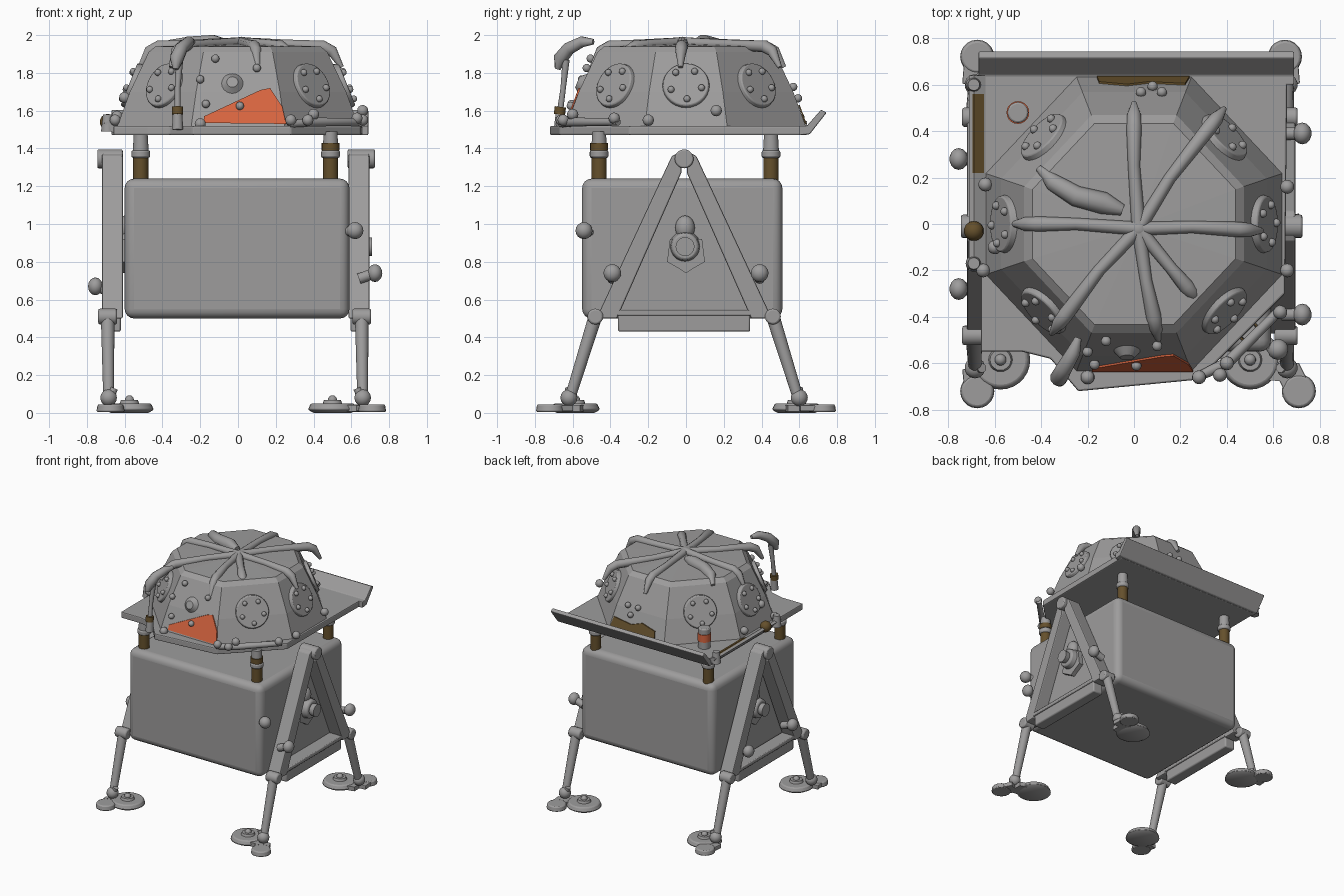
import bpy, bmesh, math
from mathutils import Vector as V, Matrix

if "Cube" in bpy.data.objects:
    bpy.data.objects.remove(bpy.data.objects["Cube"])


def material(name, rgb):
    m = bpy.data.materials.new(name)
    m.diffuse_color = (*rgb, 1)
    m.use_nodes = True
    m.node_tree.nodes["Principled BSDF"].inputs["Base Color"].default_value = m.diffuse_color
    return m


GREY = material("grey", (0.34, 0.335, 0.335))
BROWN = material("brown", (0.13, 0.08, 0.025))
ORANGE = material("orange", (0.68, 0.13, 0.05))


def finish(name, bm, mat, smooth=True, bevel=0, segs=2):
    bmesh.ops.recalc_face_normals(bm, faces=bm.faces)
    me = bpy.data.meshes.new(name)
    bm.to_mesh(me)
    bm.free()
    me.materials.append(mat)
    ob = bpy.data.objects.new(name, me)
    bpy.context.collection.objects.link(ob)
    if bevel:
        b = ob.modifiers.new("bevel", 'BEVEL')
        b.width, b.segments = bevel, segs
    if smooth:
        bpy.ops.object.select_all(action='DESELECT')
        bpy.context.view_layer.objects.active = ob
        ob.select_set(True)
        bpy.ops.object.shade_smooth_by_angle(angle=math.radians(40))
    return ob


def box(name, lo, hi, mat=GREY, bevel=0.01, segs=2):
    lo, hi = V(lo), V(hi)
    bm = bmesh.new()
    bmesh.ops.create_cube(bm, size=1, matrix=Matrix.Translation((lo + hi) / 2) @ Matrix.Diagonal((*(hi - lo), 1)))
    return finish(name, bm, mat, True, bevel, segs)


def cyl(name, a, b, r1, r2=None, mat=GREY, segs=20, bevel=0):
    a, b = V(a), V(b)
    d = b - a
    bm = bmesh.new()
    bmesh.ops.create_cone(bm, cap_ends=True, segments=segs, radius1=r1, radius2=r1 if r2 is None else r2, depth=d.length,
                          matrix=Matrix.Translation((a + b) / 2) @ d.to_track_quat('Z', 'Y').to_matrix().to_4x4())
    return finish(name, bm, mat, True, bevel)


def ball(name, c, r, mat=GREY, scale=(1, 1, 1)):
    bm = bmesh.new()
    bmesh.ops.create_uvsphere(bm, u_segments=14, v_segments=8, radius=r,
                              matrix=Matrix.Translation(c) @ Matrix.Diagonal((*scale, 1)))
    return finish(name, bm, mat)


def prism(name, pts, vec, mat=GREY, bevel=0):
    bm = bmesh.new()
    f = bm.faces.new([bm.verts.new(p) for p in pts])
    ext = bmesh.ops.extrude_face_region(bm, geom=[f], use_keep_orig=True)
    bmesh.ops.translate(bm, vec=vec, verts=[g for g in ext['geom'] if isinstance(g, bmesh.types.BMVert)])
    return finish(name, bm, mat, False, bevel)


def tube(name, pts, radii, mat=GREY):
    cu = bpy.data.curves.new(name, 'CURVE')
    cu.dimensions, cu.bevel_depth, cu.bevel_resolution, cu.use_fill_caps = '3D', 1, 3, True
    s = cu.splines.new('POLY')
    s.points.add(len(pts) - 1)
    for p, co, r in zip(s.points, pts, radii):
        p.co, p.radius = (*co, 1), r
    s.use_smooth = True
    cu.materials.append(mat)
    ob = bpy.data.objects.new(name, cu)
    bpy.context.collection.objects.link(ob)
    bpy.ops.object.select_all(action='DESELECT')
    bpy.context.view_layer.objects.active = ob
    ob.select_set(True)
    bpy.ops.object.convert(target='MESH')


# lower body
box("lower_body", (-0.6, -0.55, 0.5), (0.59, 0.51, 1.24), bevel=0.05, segs=4)

# side frames, legs and feet
for sx, cx in ((-1, -0.665), (1, 0.64)):
    x0, x1 = cx - 0.055, cx + 0.055
    apex = 1.385
    for sy in (-1, 1):
        y = lambda v: v * sy - 0.01 + 0.015 * sy
        prism("frame_beam", [(x0, y(0), apex), (x0, y(0.05), 1.36), (x0, y(0.45), 0.5), (x0, y(0.34), 0.5),
                             (x0, y(0), 1.27)], (0.11, 0, 0), bevel=0.008)
        knee = V((cx - 0.005 + 0.02 * sx, y(0.455), 0.51))
        ankle = V((cx + 0.02 * sx, y(0.595), 0.06))
        cyl("knee_joint", knee - V((0.05, 0, 0)), knee + V((0.05, 0, 0)), 0.042, bevel=0.01)
        cyl("lower_leg", knee, ankle, 0.036, 0.028)
        ball("ankle", ankle + V((0, 0, 0.02)), 0.045)
        cyl("ankle_pin", ankle, ankle + V((-0.03 * sx, 0, 0.07)), 0.02)
        # foot: a round pad with a hub and an outward toe
        pad = V((-0.575 if sx < 0 else 0.5, 0.585 * sy, 0))
        toe = V((-0.675 if sx < 0 else 0.71, 0.72 * sy, 0.026))
        if sx > 0 and sy > 0:
            toe.x = 0.65
        up = V((0, 0, 1))
        cyl("foot_pad", pad + up * 0.015, pad + up * 0.05, 0.13, 0.115, segs=28, bevel=0.008)
        cyl("foot_rim", pad, pad + up * 0.016, 0.1, 0.128, segs=28)
        cyl("foot_hub", pad + up * 0.04, pad + up * 0.068, 0.055, 0.045)
        ball("foot_bolt", pad + up * 0.068, 0.025)
        side = (toe - ankle).cross(up).normalized() * 0.055
        a2, t2 = V((ankle.x, ankle.y, 0.008)), V((toe.x, toe.y, 0.008))
        prism("toe_bridge", [a2 + side, t2 + side, t2 - side, a2 - side], (0, 0, 0.034), bevel=0.006)
        prism("pad_bridge", [V((ankle.x, ankle.y - 0.06, 0.008)), V((ankle.x, ankle.y + 0.06, 0.008)),
                             pad + V((0, 0.08, 0.008)), pad + V((0, -0.08, 0.008))], (0, 0, 0.034))
        cyl("toe", (toe.x, toe.y, 0.005), (toe.x, toe.y, 0.045), 0.075, 0.068, bevel=0.008)
        # knob on the beam
        kz, ky = (0.67, 0.28) if sx < 0 else (0.74, 0.39)
        kx = -0.755 if sx < 0 else 0.725
        cyl("knob_stem", (cx, ky * sy, kz - 0.03), (kx, ky * sy, kz), 0.028)
        ball("knob", (kx, ky * sy, kz), 0.047, scale=(0.85, 1, 1))
    box("frame_crossbar", (x0 + 0.01, -0.36, 0.43), (x1 - 0.01, 0.34, 0.545))
    box("crossbar_ridge", (x0, -0.38, 0.515), (x1, 0.36, 0.545), bevel=0.006)
    cyl("apex_pin", (cx - 0.07 + 0.01 * sx, -0.01, 1.345), (cx + 0.07 + 0.015 * sx, -0.01, 1.345), 0.05, bevel=0.008)
    # side nozzle with its shield plates
    bx = 0.585 * sx
    cyl("nozzle_body", (bx, -0.005, 0.88), (0.67 * sx, -0.005, 0.88), 0.085, 0.07, bevel=0.01)
    cyl("nozzle_tip", (0.67 * sx, -0.005, 0.88), (0.71 * sx, -0.005, 0.88), 0.045, 0.05)
    ball("nozzle_cap", (0.6 * sx, -0.005, 0.98), 0.065, scale=(0.7, 0.8, 1))
    prism("nozzle_plate", [(bx, -0.1, 0.8), (bx, -0.03, 0.76), (bx, 0, 0.74), (bx, 0.03, 0.76), (bx, 0.1, 0.8),
                           (bx, 0.085, 0.92), (bx, -0.085, 0.92)], (0.04 * sx, 0, 0))

# corner knob
cyl("corner_knob_stem", (0.55, -0.48, 0.95), (0.6, -0.54, 0.965), 0.025)
ball("corner_knob", (0.62, -0.54, 0.965), 0.045)

# corner posts
for x in (-0.515, 0.49):
    for y in (-0.46, 0.45):
        cyl("post", (x, y, 1.22), (x, y, 1.4), 0.04, mat=BROWN)
        cyl("post_collar", (x, y, 1.35), (x, y, 1.39), 0.05, bevel=0.01)
        cyl("post_cap", (x, y, 1.385), (x, y, 1.49), 0.042, 0.036)
        if x > 0 and y < 0:
            cyl("post_band", (x, y, 1.39), (x, y, 1.43), 0.047, mat=BROWN)
cyl("stub_post", (-0.5, 0.48, 1.5), (-0.5, 0.48, 1.68), 0.045, bevel=0.008)
cyl("stub_post_band", (-0.5, 0.48, 1.575), (-0.5, 0.48, 1.635), 0.049, mat=ORANGE)

# platform with a raised back lip
edge = [(-0.66, 0.64), (-0.66, -0.55), (-0.48, -0.55), (-0.36, -0.58), (-0.24, -0.72), (0.28, -0.67), (0.65, -0.3),
        (0.66, 0.64)]
prism("platform", [(x, y, 1.47) for x, y in edge], (0, 0, 0.05), bevel=0.008)
prism("back_lip", [(-0.67, 0.6, 1.47), (-0.67, 0.655, 1.475), (-0.67, 0.745, 1.59), (-0.67, 0.715, 1.605),
                   (-0.67, 0.64, 1.52), (-0.67, 0.6, 1.52)], (1.36, 0, 0), bevel=0.006)
prism("left_lip", [(-0.64, -0.2, 1.48), (-0.66, -0.2, 1.48), (-0.71, -0.2, 1.535), (-0.69, -0.2, 1.545),
                   (-0.64, -0.2, 1.52)], (0, 0.84, 0))
prism("left_lip_plate", [(-0.645, 0.22, 1.527), (-0.69, 0.22, 1.55), (-0.695, 0.22, 1.545), (-0.645, 0.22, 1.518)],
      (0, 0.34, 0), BROWN)
ball("left_bulb", (-0.69, -0.03, 1.54), 0.043, BROWN)

# faceted dome
Z0, Z1, SHRINK = 1.5, 1.93, 0.28
k = lambda z: 1 - SHRINK * (z - Z0) / (Z1 - Z0)
base = [(0.25, 0.64), (-0.25, 0.64), (-0.645, 0.22), (-0.645, -0.22), (-0.25, -0.64), (0.25, -0.64), (0.645, -0.22),
        (0.645, 0.22)]
bm = bmesh.new()
rings = [[bm.verts.new((x * k(z) * s, y * k(z) * s, z)) for x, y in base]
         for z, s in ((Z0, 1), (1.7, 1.02), (Z1 - 0.02, 1), (Z1 + 0.01, 0.95))]
top = bm.verts.new((0.02, -0.01, 1.955))
for i in range(8):
    j = (i + 1) % 8
    for a, b in zip(rings, rings[1:]):
        bm.faces.new((a[i], a[j], b[j], b[i]))
    bm.faces.new((rings[-1][i], rings[-1][j], top))
bm.faces.new(rings[0])
finish("dome", bm, GREY, smooth=False)


def on_dome(u, v, z, out=0.0):
    """Point at height z on the face whose base middle is (u, v)."""
    h = V((u, v, 0))
    return h * k(z) * 1.01 + V((0, 0, z)) + (h.normalized() + V((0, 0, 0.4))).normalized() * out


# round hatches with studs on six faces
for u, v in ((0.447, 0.43), (-0.447, 0.43), (-0.447, -0.43), (0.447, -0.43), (0.645, 0), (-0.645, 0)):
    n = (on_dome(u, v, 1.73, 1) - on_dome(u, v, 1.73)).normalized()
    c = on_dome(u, v, 1.73)
    cyl("round_hatch", c - n * 0.02, c + n * 0.025, 0.13, 0.12, segs=28, bevel=0.006)
    t = n.cross(V((0, 0, 1))).normalized()
    w = n.cross(t)
    for i in range(5):
        a = math.tau * (i + 0.3) / 5
        ball("hatch_stud", c + n * 0.03 + (t * math.cos(a) + w * math.sin(a)) * 0.085, 0.018)

# front and back plates
for name, sy, mat, pts in (
        ("front_panel", -1, ORANGE, [(-0.18, 1.535), (0.255, 1.53), (0.235, 1.62), (0.17, 1.72), (0.12, 1.71), (-0.18, 1.57)]),
        ("back_panel", 1, BROWN, [(-0.16, 1.53), (0.24, 1.53), (0.22, 1.62), (0.06, 1.6), (-0.03, 1.63), (-0.15, 1.6)])):
    prism(name, [(x, sy * (0.64 * k(z) * (1 + 0.02 * min(1, (z - 1.5) / 0.2)) + 0.001), z) for x, z in pts],
          (0, sy * 0.008, 0), mat)

# small studs on front and back faces
for sy, pts in ((-1, ((-0.12, 1.87), (0.1, 1.82), (-0.17, 1.63), (0.01, 1.62), (-0.2, 1.76))),
                (1, ((0.03, 1.72), (0.12, 1.72), (0.08, 1.66)))):
    for x, z in pts:
        ball("dome_stud", on_dome(0, 0.64 * sy, z, 0.015) + V((x, 0, 0)), 0.022)
c = on_dome(0, -0.64, 1.74)
cyl("front_bump", c - V((0.03, 0, 0)), c + V((-0.03, -0.03, 0.012)), 0.06, 0.03)

# roof ribs drooping over the rim
for deg, r in ((90, 0.49), (52, 0.6), (-3, 0.52), (-50, 0.42), (-78, 0.48), (233, 0.56), (180, 0.49)):
    d = V((math.cos(math.radians(deg)), math.sin(math.radians(deg)), 0))
    hub = V((0.02, -0.02, 1.96))
    flat = lambda q, z: d * q + V((0.0, 0.0, z))
    tube("roof_rib", [hub, flat(0.25, 1.952), flat(r - 0.07, 1.94), flat(r - 0.02, 1.915), flat(r + 0.03, 1.83)],
         [0.03, 0.026, 0.033, 0.03, 0.012])
tube("curled_rib", [(-0.05, 0.06, 1.95), (-0.13, 0.09, 1.955), (-0.25, 0.12, 1.95), (-0.35, 0.18, 1.94),
                    (-0.41, 0.24, 1.9)], [0.025, 0.048, 0.045, 0.038, 0.015])
ball("roof_hub", (0.02, -0.02, 1.96), 0.045, scale=(1, 1, 0.7))

# antenna at the front left
cyl("antenna_base", (-0.32, -0.67, 1.5), (-0.32, -0.665, 1.585), 0.03, 0.025)
cyl("antenna_socket", (-0.32, -0.67, 1.58), (-0.32, -0.665, 1.62), 0.03, mat=BROWN)
tube("antenna_pole", [(-0.32, -0.665, 1.61), (-0.32, -0.65, 1.72), (-0.31, -0.635, 1.87)], [0.017, 0.015, 0.02])
tube("antenna_head", [(-0.33, -0.68, 1.82), (-0.325, -0.665, 1.875), (-0.3, -0.62, 1.93), (-0.26, -0.55, 1.965),
                      (-0.24, -0.49, 1.965)], [0.015, 0.038, 0.035, 0.03, 0.015])

# rail and small fittings along the platform rim
tube("front_rail", [(0.27, -0.66, 1.53), (0.4, -0.6, 1.54), (0.64, -0.36, 1.54)], [0.02, 0.025, 0.02])
for x, y, z in ((0.28, -0.66, 1.55), (0.37, -0.65, 1.55), (0.4, -0.6, 1.58), (0.63, -0.38, 1.56), (0.66, -0.2, 1.55),
                (0.66, 0.16, 1.6), (-0.65, -0.2, 1.55), (-0.64, 0.17, 1.57), (-0.6, -0.1, 1.67), (-0.2, -0.66, 1.53)):
    ball("rim_fitting", (x, y, z), 0.03)
for y in (0.6, -0.17):
    cyl("left_thruster", (-0.69, y, 1.49), (-0.69, y, 1.58), 0.035, 0.025)
